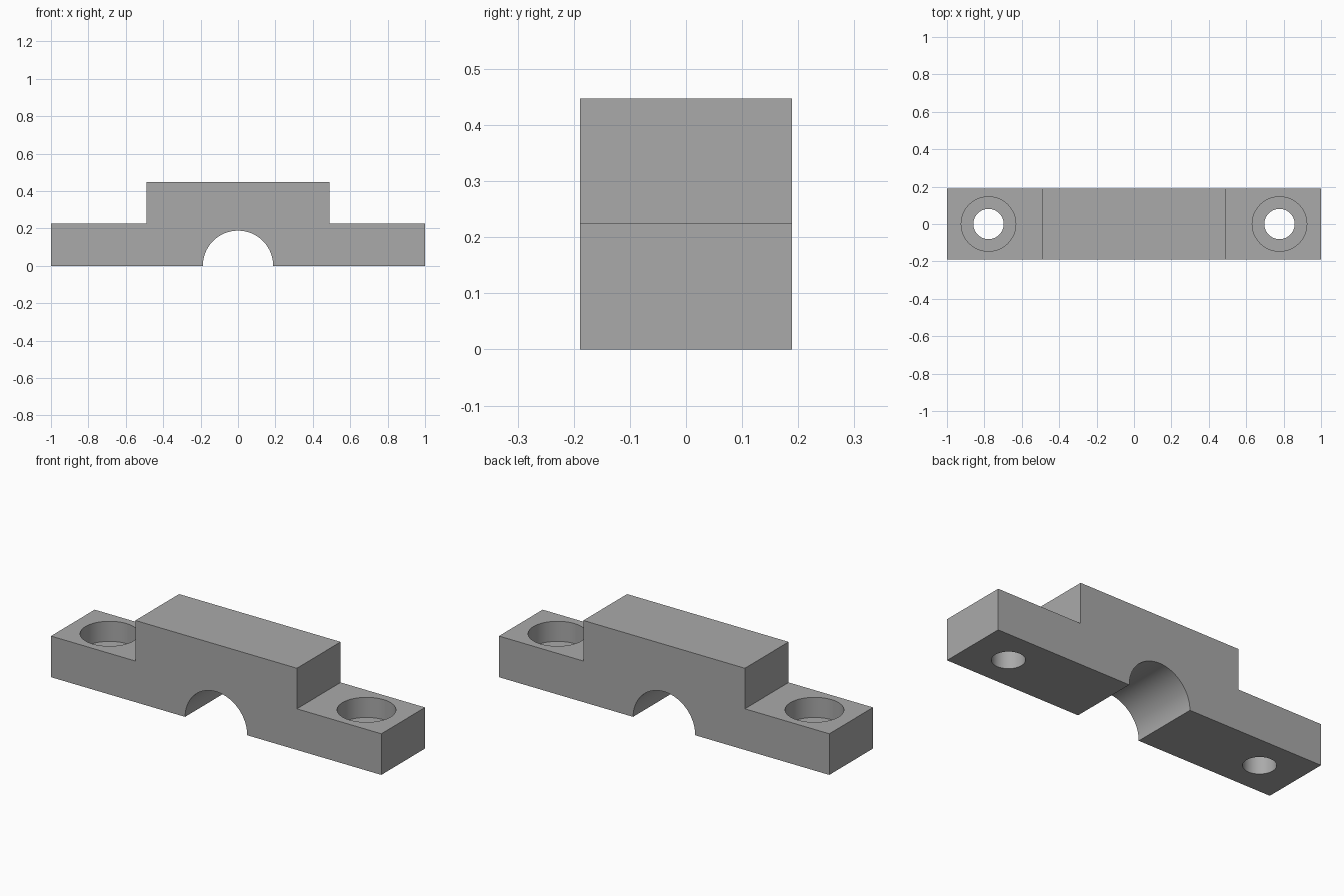
import bpy
import bmesh
from math import pi, cos, sin, radians

if "Cube" in bpy.data.objects:
    bpy.data.objects.remove(bpy.data.objects["Cube"])

HALF_DEPTH = 0.189
FLANGE_TOP, BLOCK_TOP, BLOCK_X = 0.225, 0.447, 0.489
ARCH_R = 0.188
HOLE_X, HOLE_R = 0.778, 0.081
BORE_R, BORE_FLOOR = 0.146, 0.115

grey = bpy.data.materials.new("plain grey")
grey.use_nodes = True
colour = (0.4, 0.4, 0.4, 1)
grey.diffuse_color = colour
grey.node_tree.nodes["Principled BSDF"].inputs["Base Color"].default_value = colour


def add_object(name, bm):
    bmesh.ops.recalc_face_normals(bm, faces=bm.faces)
    mesh = bpy.data.meshes.new(name)
    bm.to_mesh(mesh)
    bm.free()
    mesh.materials.append(grey)
    obj = bpy.data.objects.new(name, mesh)
    bpy.context.collection.objects.link(obj)
    return obj


# Clamp body: stepped profile with a half-round arch, extruded front to back
right_side = [(1, 0), (1, FLANGE_TOP), (BLOCK_X, FLANGE_TOP), (BLOCK_X, BLOCK_TOP)]
left_side = [(-x, z) for x, z in reversed(right_side)]
steps = 48
arch = [(-ARCH_R * cos(pi * i / steps), ARCH_R * sin(pi * i / steps)) for i in range(steps + 1)]
bm = bmesh.new()
face = bm.faces.new([bm.verts.new((x, -HALF_DEPTH, z)) for x, z in right_side + left_side + arch])
extruded = bmesh.ops.extrude_face_region(bm, geom=[face], use_keep_orig=True)
moved = [g for g in extruded["geom"] if isinstance(g, bmesh.types.BMVert)]
bmesh.ops.translate(bm, verts=moved, vec=(0, 2 * HALF_DEPTH, 0))
body = add_object("clamp_body", bm)


def counterbore_cutter(x):
    """Stepped round plug: narrow through hole below, wide bore above."""
    profile = [(0, -0.1), (HOLE_R, -0.1), (HOLE_R, BORE_FLOOR),
               (BORE_R, BORE_FLOOR), (BORE_R, 0.4), (0, 0.4)]
    bm = bmesh.new()
    verts = [bm.verts.new((r, 0, z)) for r, z in profile]
    edges = [bm.edges.new(pair) for pair in zip(verts, verts[1:])]
    bmesh.ops.spin(bm, geom=verts + edges, cent=(0, 0, 0), axis=(0, 0, 1),
                   angle=2 * pi, steps=48)
    bmesh.ops.remove_doubles(bm, verts=bm.verts, dist=0.0001)
    bmesh.ops.translate(bm, verts=bm.verts, vec=(x, 0, 0))
    cutter = add_object("bolt_hole_cutter", bm)
    cutter.hide_render = True
    return cutter


# Counterbored bolt holes, one in each flange
bpy.context.view_layer.objects.active = body
for side in (-1, 1):
    cutter = counterbore_cutter(side * HOLE_X)
    cut = body.modifiers.new("bolt_hole", 'BOOLEAN')
    cut.operation = 'DIFFERENCE'
    cut.solver = 'EXACT'
    cut.object = cutter
    bpy.ops.object.modifier_apply(modifier=cut.name)
    bpy.data.objects.remove(cutter)

# Smooth round walls, sharp corners
bpy.ops.object.select_all(action='DESELECT')
body.select_set(True)
bpy.ops.object.shade_smooth_by_angle(angle=radians(30))
